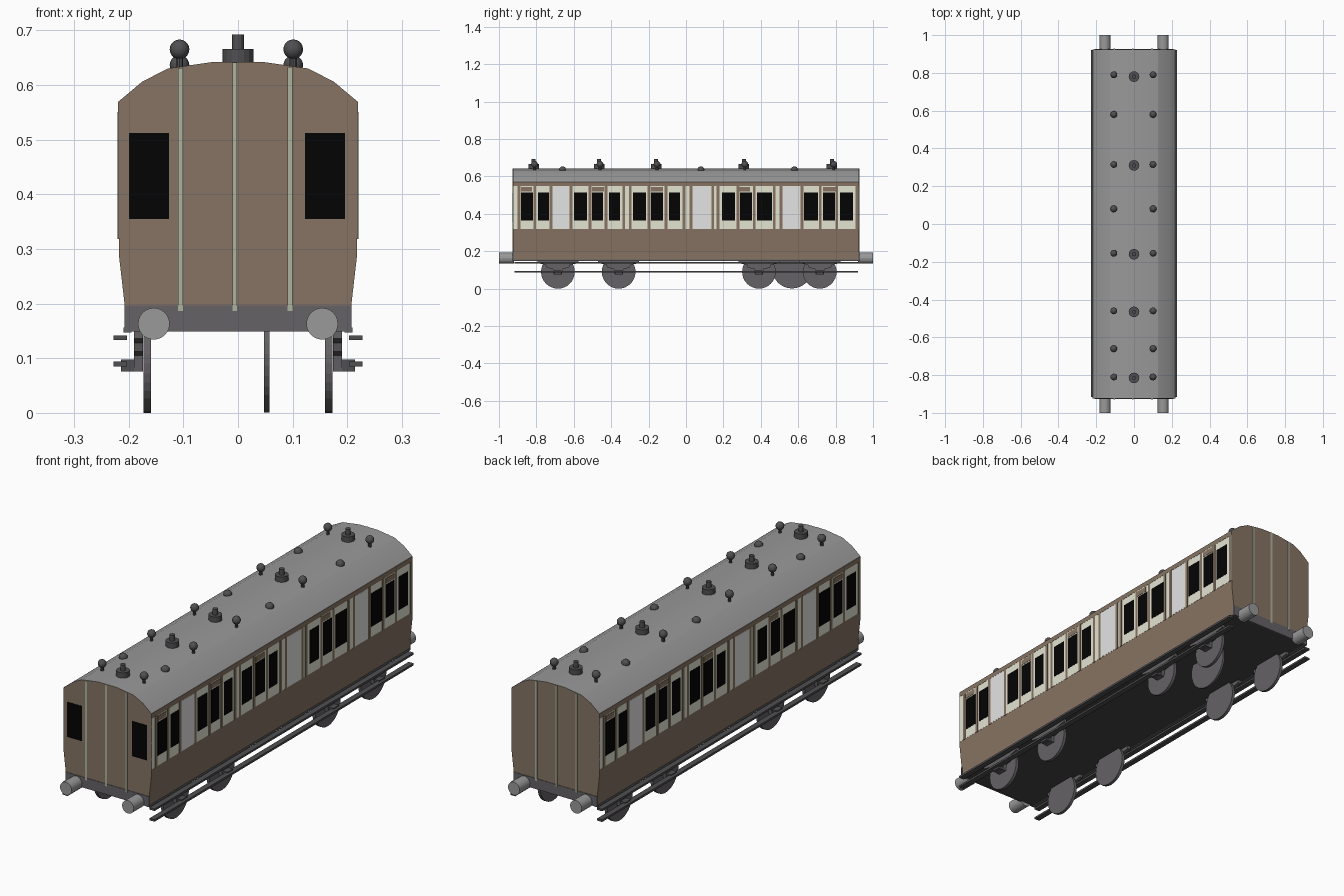
import bpy, bmesh, math
from mathutils import Matrix, Vector

if "Cube" in bpy.data.objects:
    bpy.data.objects.remove(bpy.data.objects["Cube"])


def mat(name, r, g, b):
    m = bpy.data.materials.new(name)
    m.diffuse_color = (r, g, b, 1)
    m.use_nodes = True
    m.node_tree.nodes["Principled BSDF"].inputs["Base Color"].default_value = m.diffuse_color
    return m


BROWN = mat("brown paint", .24, .175, .125)
CREAM = mat("cream paint", .77, .78, .64)
WHITE = mat("frosted white", .78, .78, .78)
BLACK = mat("window black", .001, .001, .001)
ROOF = mat("roof grey", .32, .32, .32)
FRAME = mat("frame grey", .13, .122, .132)
DARK = mat("dark fittings", .08, .08, .085)
FLOOR = mat("floor black", .06, .06, .06)
TRIM = mat("pale green trim", .42, .45, .34)


def finish(name, bm, mats):
    bmesh.ops.recalc_face_normals(bm, faces=bm.faces)
    me = bpy.data.meshes.new(name)
    bm.to_mesh(me)
    bm.free()
    for m in mats:
        me.materials.append(m)
    ob = bpy.data.objects.new(name, me)
    bpy.context.collection.objects.link(ob)
    return ob


def boxes(name, m, items):
    """items: (x0, x1, y0, y1, z0, z1)"""
    bm = bmesh.new()
    for x0, x1, y0, y1, z0, z1 in items:
        c = Vector(((x0 + x1) / 2, (y0 + y1) / 2, (z0 + z1) / 2))
        s = Matrix.Diagonal((abs(x1 - x0), abs(y1 - y0), z1 - z0, 1))
        bmesh.ops.create_cube(bm, size=1, matrix=Matrix.Translation(c) @ s)
    return finish(name, bm, [m])


def cylinders(name, m, items, axis="Z", seg=24):
    """items: (centre, radius, length)"""
    rot = {"X": Matrix.Rotation(math.pi / 2, 4, "Y"),
           "Y": Matrix.Rotation(math.pi / 2, 4, "X"), "Z": Matrix()}[axis]
    bm = bmesh.new()
    for c, r, d in items:
        bmesh.ops.create_cone(bm, cap_ends=True, segments=seg, radius1=r, radius2=r,
                              depth=d, matrix=Matrix.Translation(c) @ rot)
    return finish(name, bm, [m])


def balls(name, m, centres, r):
    bm = bmesh.new()
    for c in centres:
        bmesh.ops.create_uvsphere(bm, u_segments=16, v_segments=10, radius=r,
                                  matrix=Matrix.Translation(c))
    ob = finish(name, bm, [m])
    ob.data.polygons.foreach_set("use_smooth", [True] * len(ob.data.polygons))
    return ob


def prism(bm, pts, place):
    """Extrude a closed outline between two places (place(point, end))."""
    a, b = ([bm.verts.new(place(p, e)) for p in pts] for e in (0, 1))
    n = len(pts)
    bm.faces.new(a)
    bm.faces.new(b)
    for i in range(n):
        bm.faces.new((a[i], a[(i + 1) % n], b[(i + 1) % n], b[i]))


# Body shell: one cross-section, coloured by face direction and height
L = .925
half = [(.207, .15), (.207, .195), (.218, .29), (.218, .57), (.175, .606), (.128, .63), (.045, .642)]
outline = half + [(-x, z) for x, z in reversed(half)]
bm = bmesh.new()
prism(bm, outline, lambda p, e: (p[0], (-L, L)[e], p[1]))
bmesh.ops.recalc_face_normals(bm, faces=bm.faces)
for f in bm.faces:
    if abs(f.normal.y) < .5:
        if f.normal.z > .3:
            f.material_index = 1
        elif f.normal.z < -.5:
            f.material_index = 2
body = finish("coach_body", bm, [BROWN, ROOF, FLOOR])
bpy.context.view_layer.objects.active = body
body.select_set(True)
bpy.ops.object.shade_smooth_by_angle(angle=math.radians(18))

# Underframe rails and end beams
boxes("sole_bars", FRAME, [(s * .195, s * .209, -L, L, .147, .156) for s in (1, -1)])
boxes("end_beams", FRAME, [(-.208, .208, s * .92, s * .927, .149, .196) for s in (1, -1)])

# Side layout, measured along the right side; the left side is the same turned half round
windows = [(-.882, -.818), (-.791, -.733), (-.599, -.529), (-.503, -.444), (-.412, -.353),
           (-.283, -.214), (-.187, -.123), (-.091, -.032), (.193, .262), (.289, .353),
           (.380, .460), (.631, .706), (.733, .797), (.824, .893)]
frosted = [(-.717, -.626), (.037, .128), (.519, .604)]
strips = [-.893, -.808, -.722, -.615, -.513, -.428, -.332, -.299, -.198, -.107, -.011, .027,
          .144, .171, .278, .364, .471, .508, .620, .717, .807, .914]
vents = [(-.882, -.823), (-.503, -.439), (-.187, -.123), (.283, .342), (.733, .802)]
W = .217


def plates(part, m, spans, z0, z1, out):
    for side, s in (("right", 1), ("left", -1)):
        boxes(f"{side}_{part}", m, [(s * W, s * (W + out), s * a, s * b, z0, z1) for a, b in spans])


plates("cream_panel", CREAM, [(-L, L)], .32, .548, .0017)
plates("windows", BLACK, windows, .365, .515, .0025)
plates("frosted_panels", WHITE, frosted, .322, .546, .0023)
plates("vertical_beading", BROWN, [(y - .007, y + .007) for y in strips], .318, .55, .003)
plates("door_vents", BROWN, vents, .520, .543, .003)
plates("cornice", BROWN, [(-L, L)], .548, .57, .0025)

# End windows (front only) and end beading
boxes("end_windows", BLACK, [(a, b, -L - .0015, -L, .355, .512) for a, b in ((-.199, -.126), (.123, .196))])
trim = []
for s in (1, -1):
    for x, top in ((-.105, .631), (-.006, .641), (.095, .633)):
        trim.append((x - .0045, x + .0045, s * L, s * (L + .003), .186, top))
boxes("end_beading", TRIM, trim)

# Buffers
cylinders("buffers", ROOF, [((x, s * .96, .163), .029, .08) for x in (-.154, .154) for s in (1, -1)], "Y")

# Wheels and the middle disc under the floor
axles = (-.685, -.36, .39, .715)
cylinders("wheels", FRAME, [((s * .166, y, .09), .09, .014) for y in axles for s in (1, -1)], "X", 32)
cylinders("centre_disc", FRAME, [((.053, .567, .108), .107, .01)], "X", 32)

# Springs, axle boxes and footboards
spring = [(-.11, .15), (-.11, .136), (-.065, .128), (-.06, .112), (-.025, .105), (-.022, .076)]
spring += [(-y, z) for y, z in reversed(spring)]
bm = bmesh.new()
for s in (1, -1):
    for c in axles:
        prism(bm, spring, lambda p, e: (s * (.174, .19)[e], c + p[0], p[1]))
finish("springs", bm, [FRAME])
boxes("axle_boxes", DARK, [(s * .185, s * .214, y - .02, y + .02, .076, .098) for y in axles for s in (1, -1)])
boxes("footboards", DARK, [(s * .203, s * .228, -.917, .92, z, z + .009) for z in (.085, .133) for s in (1, -1)])

# Roof lamps on the centre line
lamp_y = (.78, .31, -.16, -.465, -.815)
cylinders("lamp_bases", DARK, [((0, y, .65), .028, .032) for y in lamp_y], seg=16)
cylinders("lamp_tops", DARK, [((0, y, .677), .011, .03) for y in lamp_y], seg=12)

# Ball ventilators on stalks, and low domes between them
rows = (-.107, .101)
ball_y = (.79, .315, -.155, -.46, -.81)
cylinders("vent_stalks", DARK, [((x, y, .64), .007, .034) for x in rows for y in ball_y], seg=10)
balls("vent_balls", DARK, [(x, y, .665) for x in rows for y in ball_y], .018)
balls("roof_domes", DARK, [(x, y, .636) for x in rows for y in (.58, .08, -.66)], .018)
